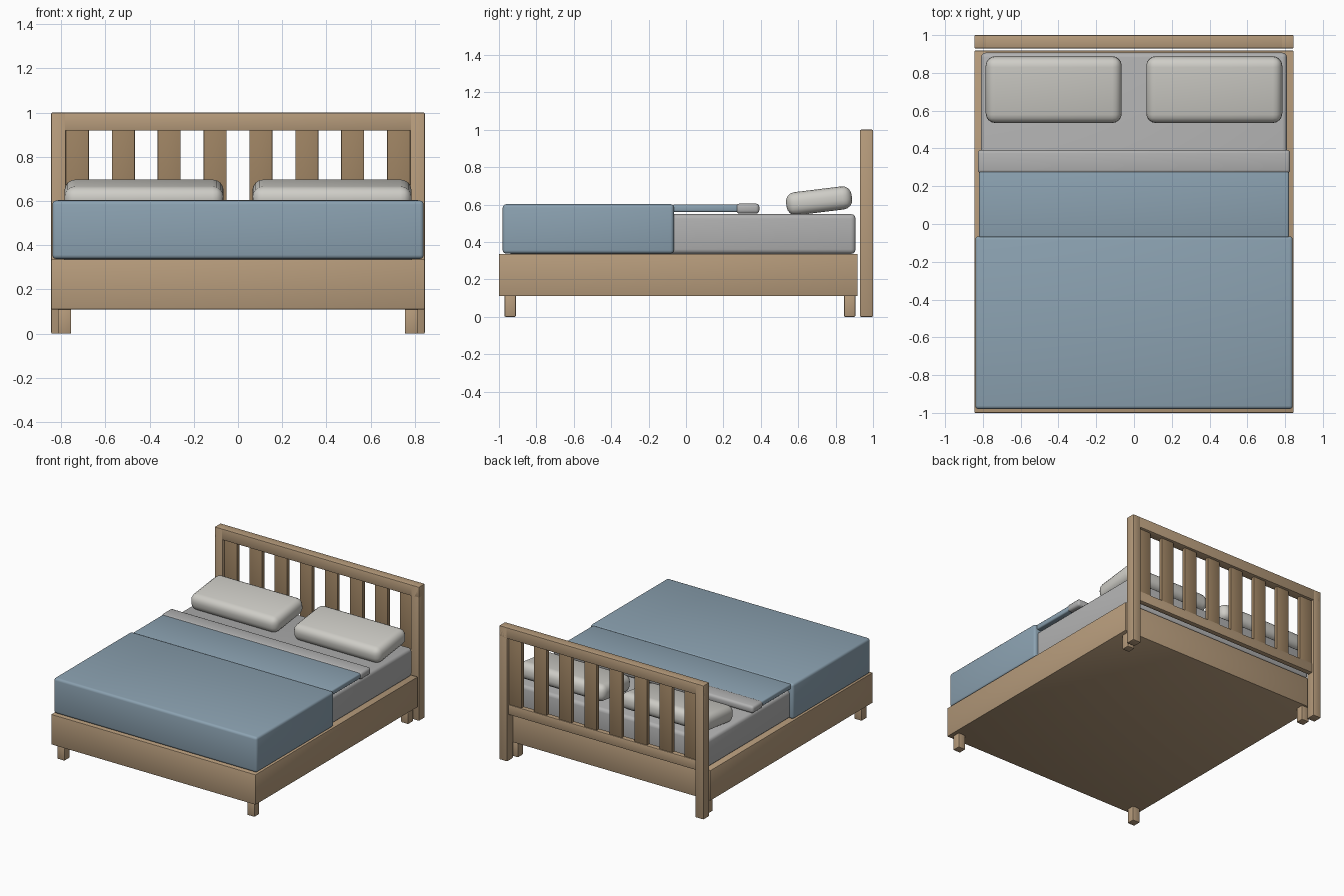
import bpy, math

if "Cube" in bpy.data.objects:
    bpy.data.objects.remove(bpy.data.objects["Cube"])


def material(name, rgb):
    m = bpy.data.materials.new(name)
    m.diffuse_color = (*rgb, 1)
    m.use_nodes = True
    m.node_tree.nodes["Principled BSDF"].inputs["Base Color"].default_value = m.diffuse_color
    return m


wood = material("wood", (0.47, 0.33, 0.20))
dark_wood = material("dark_wood", (0.33, 0.22, 0.12))
blue = material("blanket_blue", (0.26, 0.36, 0.44))
white = material("pillow_white", (0.62, 0.61, 0.57))
grey = material("sheet_grey", (0.44, 0.44, 0.44))


def box(name, x, y, z, mat, bevel=0.005, segments=2, tilt=0):
    """Bevelled box from (min, max) ranges on each axis."""
    ranges = (x, y, z)
    bpy.ops.mesh.primitive_cube_add(size=1, location=[(a + b) / 2 for a, b in ranges])
    ob = bpy.context.object
    ob.name = name
    ob.scale = [b - a for a, b in ranges]
    bpy.ops.object.transform_apply(location=False, rotation=False, scale=True)
    ob.rotation_euler.x = tilt
    ob.data.materials.append(mat)
    mod = ob.modifiers.new("bevel", 'BEVEL')
    mod.width, mod.segments = bevel, segments
    bpy.ops.object.modifier_apply(modifier=mod.name)
    bpy.ops.object.shade_smooth_by_angle(angle=math.radians(35))
    return ob


def mirrored(s, a, b):
    return (a, b) if s > 0 else (-b, -a)


# bed base
box("base_frame", (-0.845, 0.845), (-1, 0.918), (0.11, 0.336), wood)

# legs, headboard posts and pillows on both sides
for s, side in ((-1, "left"), (1, "right")):
    for y, end in ((-0.94, "front"), (0.875, "back")):
        box(f"{end}_leg_{side}", mirrored(s, 0.755, 0.815), (y - 0.03, y + 0.03),
            (0, 0.115), wood)
    box(f"headboard_post_{side}", mirrored(s, 0.778, 0.845), (0.93, 1), (0, 1), wood)
    box(f"pillow_{side}", mirrored(s, 0.065, 0.785), (0.535, 0.888), (0.558, 0.682),
        white, 0.05, 4, math.radians(7))

# headboard rails and slats
box("headboard_top_rail", (-0.845, 0.845), (0.93, 1), (0.918, 1), wood)
box("headboard_lower_rail", (-0.78, 0.78), (0.945, 0.985), (0.345, 0.42), wood)
for i in range(8):
    c = (i - 3.5) * 0.2075
    box(f"headboard_slat_{i + 1}", (c - 0.052, c + 0.052), (0.95, 0.98),
        (0.41, 0.925), dark_wood, 0.003)

# mattress and bedding
box("mattress", (-0.81, 0.81), (-0.96, 0.907), (0.336, 0.549), grey, 0.025, 3)
box("blanket", (-0.84, 0.84), (-0.98, -0.065), (0.338, 0.602), blue, 0.018, 3)
box("blanket_fold", (-0.82, 0.82), (-0.072, 0.29), (0.56, 0.6), blue, 0.01, 3)
box("sheet_fold", (-0.827, 0.827), (0.268, 0.392), (0.551, 0.605), grey, 0.018, 3)
